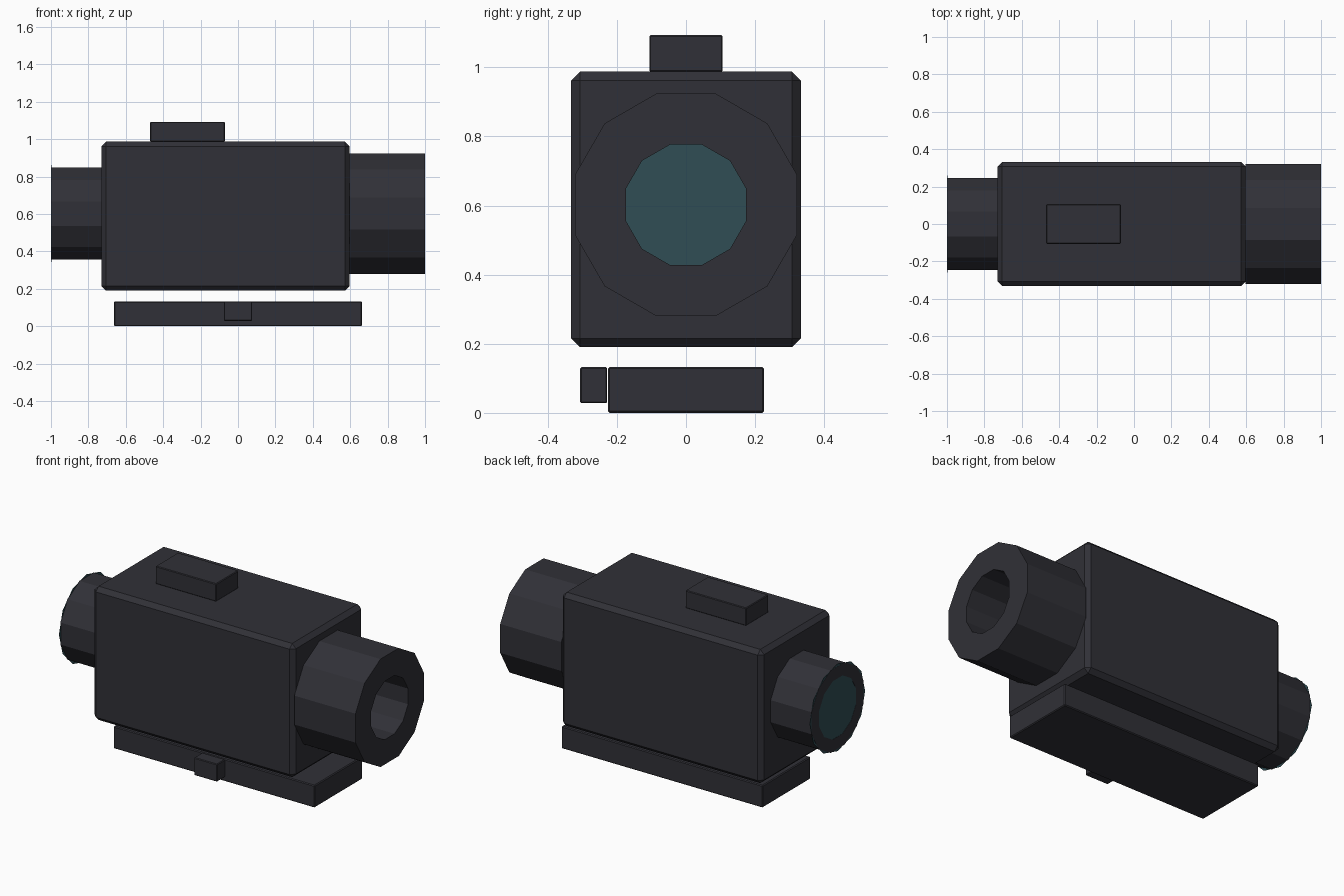
import bpy
import bmesh
from math import cos, sin, pi
from mathutils import Vector

old = bpy.data.objects.get("Cube")
if old:
    bpy.data.objects.remove(old, do_unlink=True)


def make_material(name, color):
    mat = bpy.data.materials.new(name)
    mat.use_nodes = True
    mat.diffuse_color = (*color, 1)
    mat.node_tree.nodes["Principled BSDF"].inputs["Base Color"].default_value = (*color, 1)
    return mat


CHARCOAL = make_material("charcoal", (0.03, 0.03, 0.038))
TEAL = make_material("teal glass", (0.03, 0.075, 0.09))
SIDES = 12
AXIS_Z = 0.602


def finish(name, bm, mat):
    bmesh.ops.recalc_face_normals(bm, faces=bm.faces)
    mesh = bpy.data.meshes.new(name)
    bm.to_mesh(mesh)
    bm.free()
    mesh.materials.append(mat)
    obj = bpy.data.objects.new(name, mesh)
    bpy.context.collection.objects.link(obj)
    return obj


def box(name, low, high, bevel):
    """Chamfered box between two corners."""
    low, high = Vector(low), Vector(high)
    bm = bmesh.new()
    bmesh.ops.create_cube(bm, size=1)
    for v in bm.verts:
        v.co = (low + high) / 2 + v.co * (high - low)
    bmesh.ops.bevel(bm, geom=bm.edges[:], offset=bevel, segments=1, affect='EDGES')
    return finish(name, bm, CHARCOAL)


def ring(bm, x, radius, turn):
    """Polygon of vertices around the optical axis."""
    angles = [2 * pi * (i + turn) / SIDES for i in range(SIDES)]
    return [bm.verts.new((x, radius * cos(a), AXIS_Z + radius * sin(a))) for a in angles]


def tube(name, x0, x1, outer, inner):
    """Thick-walled tube along x, open at both ends."""
    bm = bmesh.new()
    loops = [ring(bm, x, r, 0.5) for x, r in ((x0, outer), (x1, outer), (x1, inner), (x0, inner))]
    for a, b in zip(loops, loops[1:] + loops[:1]):
        for i in range(SIDES):
            j = (i + 1) % SIDES
            bm.faces.new((a[i], a[j], b[j], b[i]))
    return finish(name, bm, CHARCOAL)


def lens(name, x0, x1, radius, turn):
    """Thin glass disc along x."""
    bm = bmesh.new()
    a, b = ring(bm, x0, radius, turn), ring(bm, x1, radius, turn)
    bm.faces.new(a)
    bm.faces.new(b)
    for i in range(SIDES):
        j = (i + 1) % SIDES
        bm.faces.new((a[i], a[j], b[j], b[i]))
    return finish(name, bm, TEAL)


# Housing, top button, mounting rail and its side latch
box("housing", (-0.73, -0.332, 0.19), (0.597, 0.332, 0.987), 0.025)
box("top_button", (-0.47, -0.106, 0.987), (-0.07, 0.106, 1.093), 0.004)
box("mount_rail", (-0.663, -0.226, 0), (0.663, 0.226, 0.133), 0.005)
box("rail_latch", (-0.076, -0.306, 0.028), (0.076, -0.228, 0.133), 0.004)

# Objective with a recessed lens, eyepiece with a lens at its end
tube("objective_tube", 0.597, 1.0, 0.333, 0.18)
lens("objective_lens", 0.598, 0.602, 0.18, 0.5)
tube("eyepiece_tube", -1.0, -0.73, 0.254, 0.18)
lens("eyepiece_lens", -0.999, -0.997, 0.26, 0)
